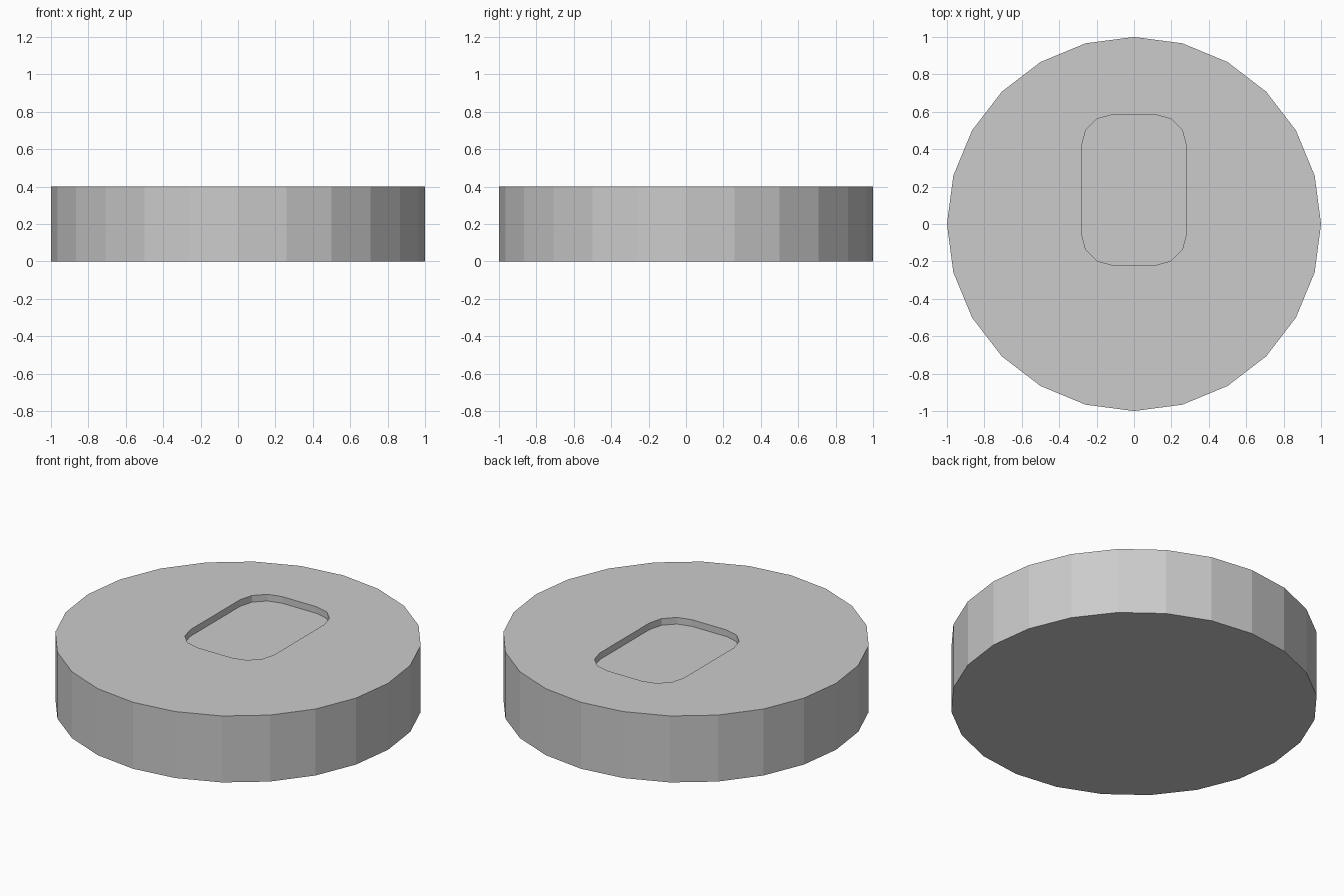
import bpy, bmesh
from math import cos, sin, radians, tau

if "Cube" in bpy.data.objects:
    bpy.data.objects.remove(bpy.data.objects["Cube"])


def prism(name, outline, z0, z1):
    """Flat-faced solid made by extruding a closed xy outline."""
    bm = bmesh.new()
    base = bm.faces.new([bm.verts.new((x, y, z0)) for x, y in outline])
    top = bmesh.ops.extrude_face_region(bm, geom=[base], use_keep_orig=True)
    verts = [g for g in top["geom"] if isinstance(g, bmesh.types.BMVert)]
    bmesh.ops.translate(bm, verts=verts, vec=(0, 0, z1 - z0))
    bmesh.ops.recalc_face_normals(bm, faces=bm.faces)
    mesh = bpy.data.meshes.new(name)
    bm.to_mesh(mesh)
    bm.free()
    obj = bpy.data.objects.new(name, mesh)
    bpy.context.collection.objects.link(obj)
    return obj


def rounded_rect(cx, cy, hx, hy, r, steps):
    """Counter-clockwise rectangle outline with rounded corners."""
    points = []
    for i, (sx, sy) in enumerate([(1, 1), (-1, 1), (-1, -1), (1, -1)]):
        for k in range(steps + 1):
            a = radians(90 * (i + k / steps))
            points.append((cx + sx * (hx - r) + r * cos(a),
                           cy + sy * (hy - r) + r * sin(a)))
    return points


# Round 24-sided disc
SIDES = 24
disc = prism("disc", [(cos(tau * i / SIDES), sin(tau * i / SIDES))
                      for i in range(SIDES)], 0, 0.4)

# Shallow rounded pocket, off-centre towards the back
cutter = prism("pocket_cutter",
               rounded_rect(0, 0.182, 0.28, 0.402, 0.165, 3), 0.36, 0.5)

# Cut the pocket and drop the helper
cut = disc.modifiers.new("pocket", "BOOLEAN")
cut.operation = "DIFFERENCE"
cut.solver = "EXACT"
cut.object = cutter
bpy.context.view_layer.objects.active = disc
bpy.ops.object.modifier_apply(modifier=cut.name)
bpy.data.objects.remove(cutter)
